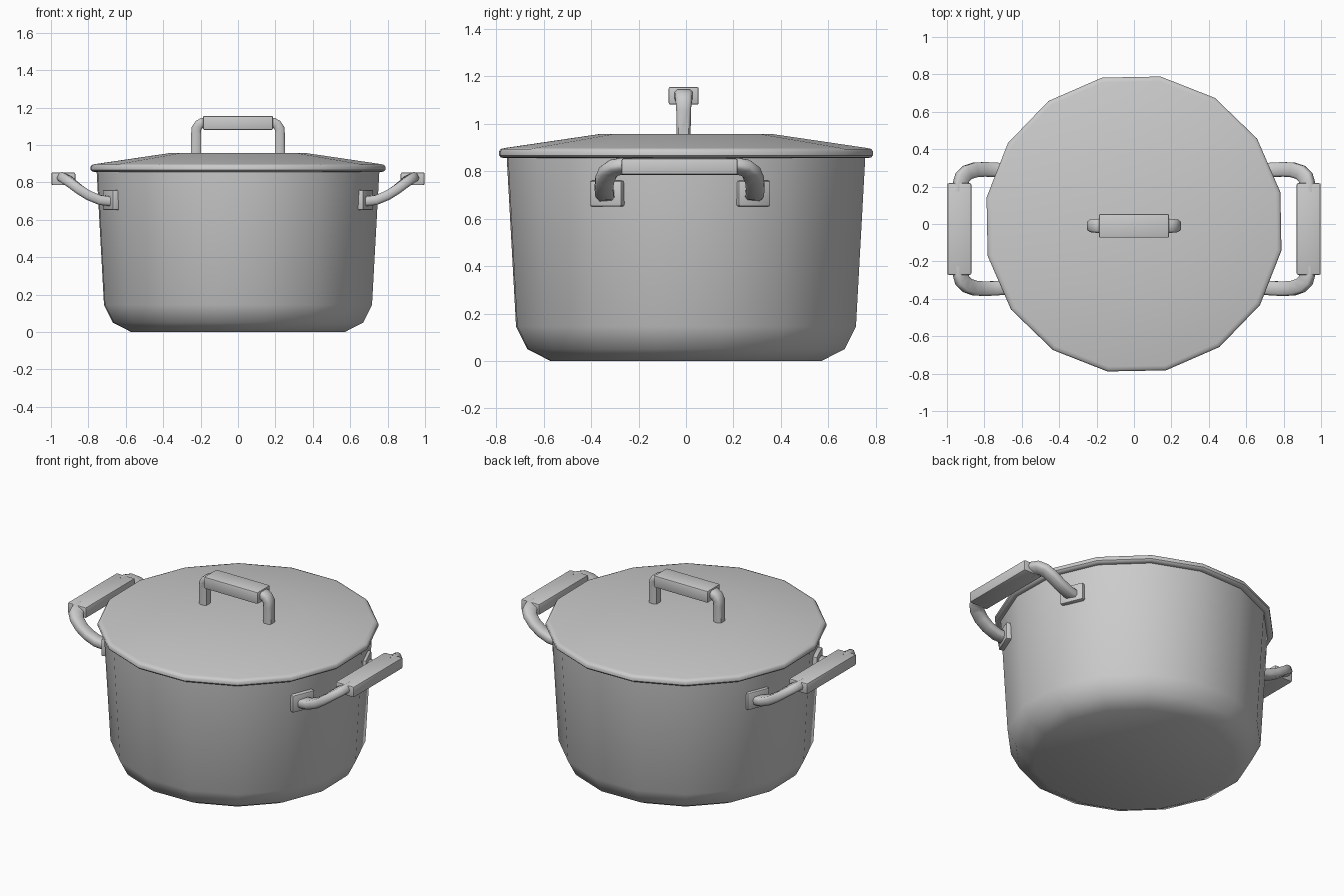
import bpy, bmesh
from math import radians, cos, sin, pi
from mathutils import Vector

if "Cube" in bpy.data.objects:
    bpy.data.objects.remove(bpy.data.objects["Cube"])

SIDES, OFFSET = 16, radians(12.3)


def make_object(name, bm, angle=40):
    bmesh.ops.recalc_face_normals(bm, faces=bm.faces[:])
    mesh = bpy.data.meshes.new(name)
    bm.to_mesh(mesh)
    bm.free()
    ob = bpy.data.objects.new(name, mesh)
    bpy.context.collection.objects.link(ob)
    bpy.ops.object.select_all(action='DESELECT')
    ob.select_set(True)
    bpy.context.view_layer.objects.active = ob
    bpy.ops.object.shade_smooth_by_angle(angle=radians(angle))
    return ob


def loft(bm, rings):
    """Skin a list of point rings and cap both ends."""
    rings = [[bm.verts.new(p) for p in r] for r in rings]
    for a, b in zip(rings, rings[1:]):
        for i in range(len(a)):
            j = (i + 1) % len(a)
            bm.faces.new((a[i], a[j], b[j], b[i]))
    bm.faces.new(rings[0])
    bm.faces.new(rings[-1])


def revolve(name, profile):
    bm = bmesh.new()
    angles = [OFFSET + 2 * pi * i / SIDES for i in range(SIDES)]
    loft(bm, [[(r * cos(a), r * sin(a), z) for a in angles] for r, z in profile])
    return make_object(name, bm)


def sweep(name, path, up, widths, height):
    """Rounded rectangular bar along a path; widths gives start and end width."""
    bm = bmesh.new()
    pts, up, rings = [Vector(p) for p in path], Vector(up), []
    section = [(.5, .28), (.35, .5), (-.35, .5), (-.5, .28),
               (-.5, -.28), (-.35, -.5), (.35, -.5), (.5, -.28)]
    for i, p in enumerate(pts):
        t = (pts[min(i + 1, len(pts) - 1)] - pts[max(i - 1, 0)]).normalized()
        side = up.cross(t).normalized() if abs(up.y) < .5 else up
        normal = t.cross(side).normalized()
        w = widths[0] + (widths[1] - widths[0]) * i / (len(pts) - 1)
        rings.append([p + side * u * w + normal * v * height for u, v in section])
    loft(bm, rings)
    return make_object(name, bm, 50)


def block(name, size, loc, turn=0, bevel=.008):
    bm = bmesh.new()
    bmesh.ops.create_cube(bm, size=1)
    bmesh.ops.scale(bm, vec=size, verts=bm.verts)
    bmesh.ops.bevel(bm, geom=bm.edges[:], offset=bevel, segments=2,
                    profile=.5, affect='EDGES')
    ob = make_object(name, bm)
    ob.location, ob.rotation_euler.z = loc, turn
    return ob


# Pot body with thin wall
revolve("pot_body", [(.58, 0), (.68, .05), (.728, .145), (.768, .86),
                     (.748, .86), (.708, .15), (.665, .07), (.57, .02)])

# Lid with rounded rim
revolve("lid", [(.375, .956), (.775, .898), (.793, .894), (.801, .884),
                (.801, .867), (.793, .858), (.775, .855), (.74, .86), (.37, .935)])

# Lid handle
CY = -.01
block("lid_handle_grip", (.375, .127, .075), (0, CY, 1.118))
for s, tag in ((1, "right"), (-1, "left")):
    path = [(.224, .93), (.224, 1.06), (.222, 1.088), (.208, 1.11),
            (.19, 1.119), (.16, 1.12)]
    sweep("lid_handle_leg_" + tag, [(s * x, CY, z) for x, z in path],
          (0, 1, 0), (.058, .08), .053)

# Side handles: grip, curved arms and mounting plates
HY = -.027
for s, tag in ((1, "right"), (-1, "left")):
    block("handle_grip_" + tag, (.128, .49, .068), (s * .934, HY, .819))
    for e, end in ((1, "back"), (-1, "front")):
        path = [(.67, .31, .698), (.74, .317, .706), (.80, .319, .731),
                (.85, .316, .763), (.892, .302, .796), (.918, .276, .815),
                (.926, .245, .82), (.926, .2, .82)]
        sweep(f"handle_arm_{tag}_{end}",
              [(s * x, HY + e * y, z) for x, y, z in path],
              (-.45 * s, 0, .9), (.076, .082), .052)
        x, y = (.689, .281) if e > 0 else (.676, -.331)
        block(f"handle_plate_{tag}_{end}", (.045, .146, .108),
              (s * x, y, .706), s * e * radians(22.5))
